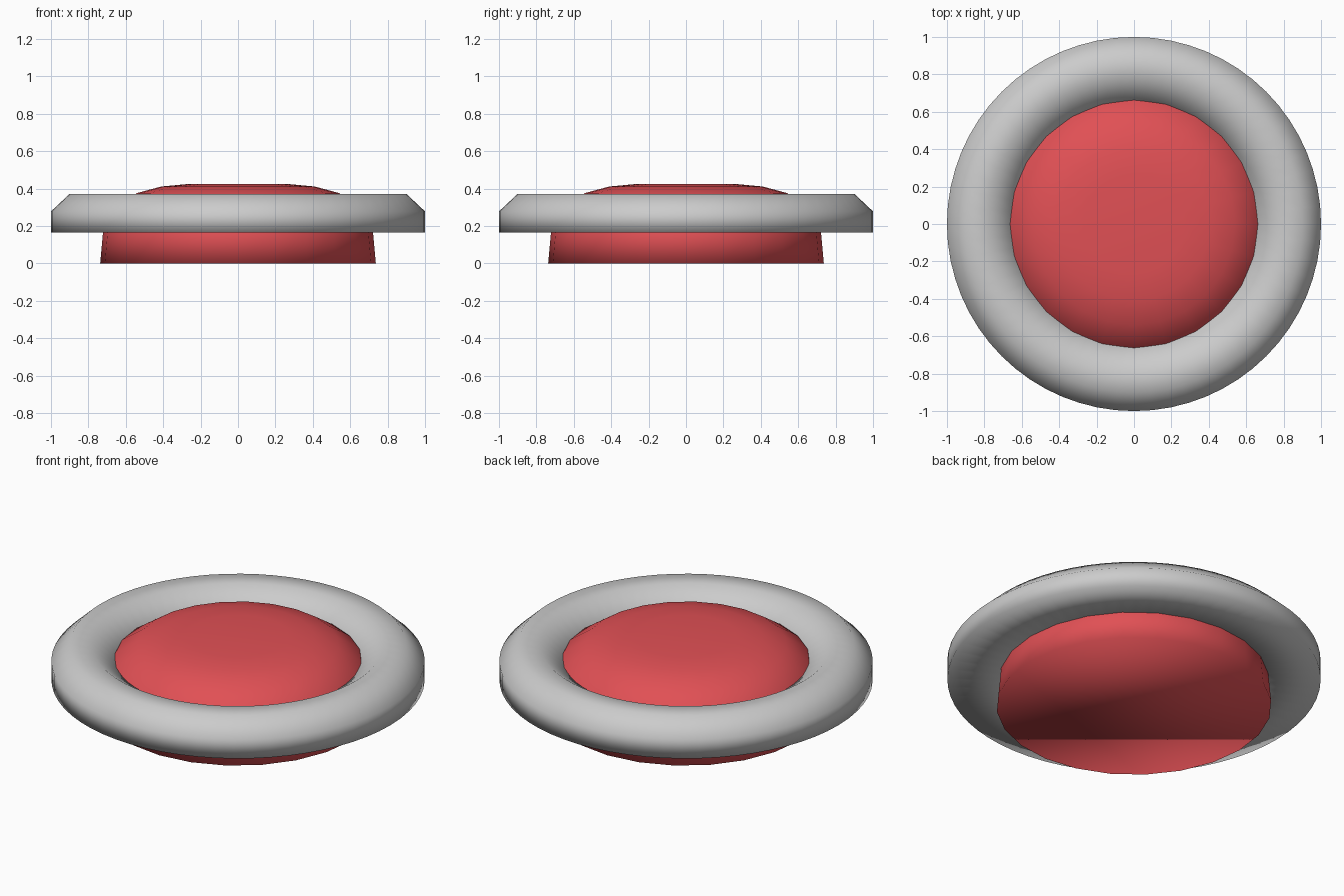
import bpy, bmesh, math

if "Cube" in bpy.data.objects:
    bpy.data.objects.remove(bpy.data.objects["Cube"])


def lathe(name, profile, sides, closed):
    """Revolve an (r, z) profile; closed joins last ring to first, else cap both ends."""
    bm = bmesh.new()
    rings = []
    for r, z in profile:
        ring = []
        for i in range(sides):
            a = 2 * math.pi * i / sides
            ring.append(bm.verts.new((r * math.cos(a), r * math.sin(a), z)))
        rings.append(ring)
    pairs = list(zip(rings, rings[1:]))
    if closed:
        pairs.append((rings[-1], rings[0]))
    else:
        bm.faces.new(rings[0][::-1])
        bm.faces.new(rings[-1])
    for a, b in pairs:
        for i in range(sides):
            j = (i + 1) % sides
            bm.faces.new((a[i], a[j], b[j], b[i]))
    bmesh.ops.recalc_face_normals(bm, faces=bm.faces)
    for f in bm.faces:
        f.smooth = True
    mesh = bpy.data.meshes.new(name)
    bm.to_mesh(mesh)
    bm.free()
    obj = bpy.data.objects.new(name, mesh)
    bpy.context.collection.objects.link(obj)
    return obj


# Grey bezel with chamfered outer rim and sloped inner lip
lathe("bezel_ring", [(0.64, 0.165), (1.0, 0.165), (1.0, 0.278), (0.9, 0.372),
                     (0.78, 0.372), (0.64, 0.275)], 64, True)

# Red domed push button running through the bezel
button = lathe("push_button", [(0.737, 0), (0.722, 0.165), (0.70, 0.22),
                               (0.66, 0.295), (0.54, 0.376), (0.41, 0.411),
                               (0.27, 0.424)], 24, False)
red = bpy.data.materials.new("button_red")
red.diffuse_color = (0.75, 0.08, 0.09, 1)
red.use_nodes = True
red.node_tree.nodes["Principled BSDF"].inputs["Base Color"].default_value = red.diffuse_color
button.data.materials.append(red)
